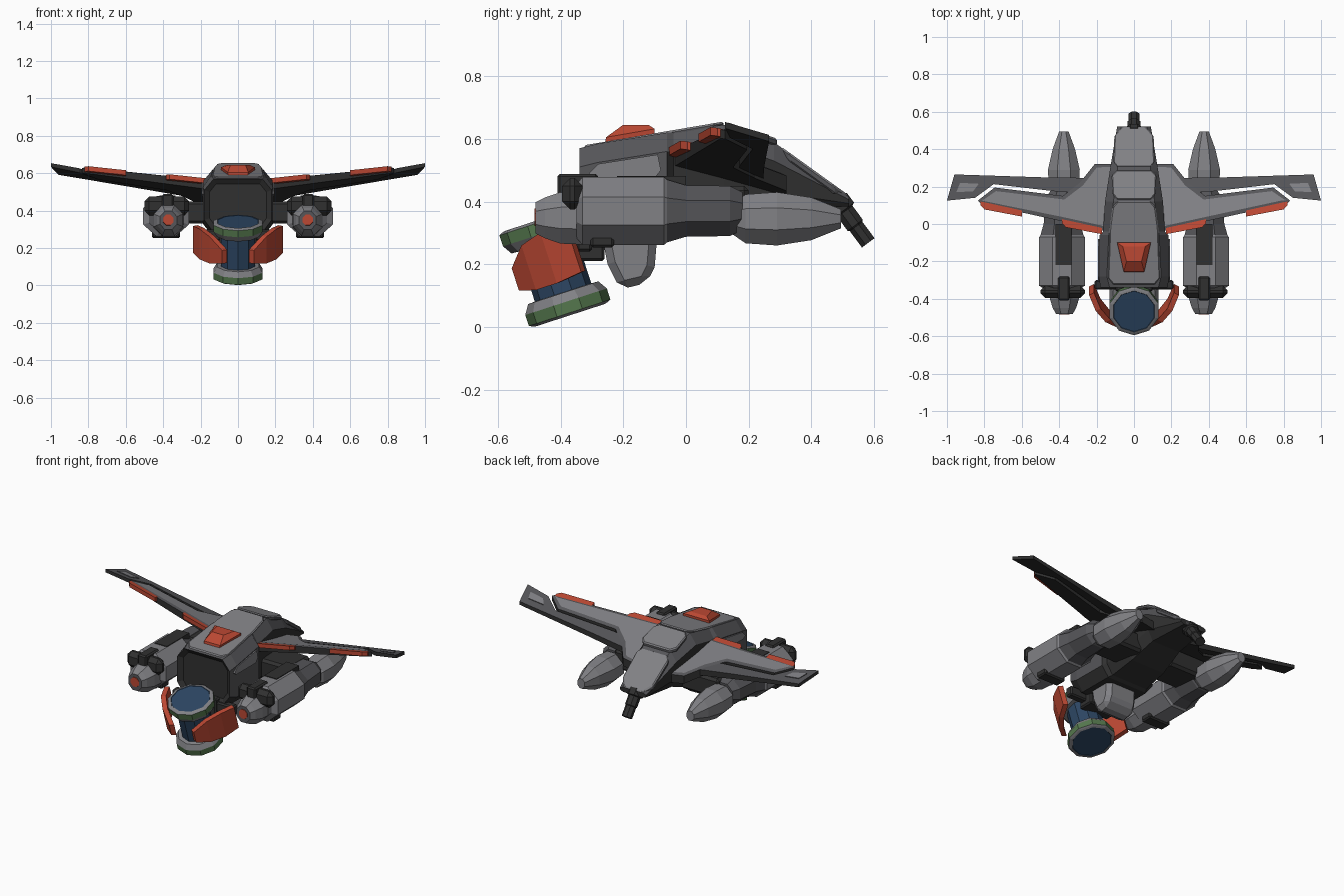
import bpy, bmesh, math
from mathutils import Vector

if "Cube" in bpy.data.objects:
    bpy.data.objects.remove(bpy.data.objects["Cube"])

def mat(name, r, g, b):
    m = bpy.data.materials.new(name)
    m.diffuse_color = (r, g, b, 1)
    m.use_nodes = True
    m.node_tree.nodes["Principled BSDF"].inputs["Base Color"].default_value = m.diffuse_color
    return m

LIGHT = mat("light grey", .22, .22, .235)
MID = mat("mid grey", .092, .092, .1)
DARK = mat("charcoal", .03, .03, .03)
RED = mat("red", .5, .065, .033)
BLUE = mat("blue", .026, .062, .125)
GREEN = mat("green", .09, .185, .075)


def finish(name, bm, mats, mirror=False, bevel=0):
    bmesh.ops.recalc_face_normals(bm, faces=bm.faces)
    me = bpy.data.meshes.new(name)
    bm.to_mesh(me)
    bm.free()
    for m in mats:
        me.materials.append(m)
    ob = bpy.data.objects.new(name, me)
    bpy.context.collection.objects.link(ob)
    if bevel:
        b = ob.modifiers.new("bevel", 'BEVEL')
        b.width, b.segments = bevel, 1
    if mirror:
        ob.modifiers.new("mirror", 'MIRROR')
    return ob


def loft(bm, rings, idx=None):
    """Skin closed rings of points and cap both ends; idx gives a material per band."""
    vs = [[bm.verts.new(p) for p in r] for r in rings]
    n = len(vs[0])
    for k in range(len(vs) - 1):
        for i in range(n):
            f = bm.faces.new((vs[k][i], vs[k][(i+1) % n], vs[k+1][(i+1) % n], vs[k+1][i]))
            f.material_index = idx[k + 1] if idx else 0
    caps = [bm.faces.new(vs[0]), bm.faces.new(vs[-1])]
    if idx:
        caps[0].material_index, caps[1].material_index = idx[0], idx[-1]
    return caps


def turned(name, origin, axis, sections, idx, mats, n=8, mirror=False):
    """Faceted body along an axis; sections are (distance, half width, half height)."""
    a = Vector(axis).normalized()
    u = Vector((1, 0, 0))
    v = a.cross(u)
    k = 1 / math.cos(math.pi / n)
    rings = [[Vector(origin) + a*t + u*(rx*k*math.cos((i+.5)*2*math.pi/n))
              + v*(rz*k*math.sin((i+.5)*2*math.pi/n)) for i in range(n)]
             for t, rx, rz in sections]
    bm = bmesh.new()
    loft(bm, rings, idx)
    return finish(name, bm, mats, mirror)


def slab(name, outline, top, thick, mats, mirror=False, inset=0, bevel=0):
    """Plan outline in x,y with sloping top; mats = top, sides and bottom, inset panel."""
    bm = bmesh.new()
    lo = [(x, y, top(x, y) - thick(x)) for x, y in outline]
    hi = [(x, y, top(x, y)) for x, y in outline]
    cap = loft(bm, [lo, hi])[1]
    for f in bm.faces:
        f.material_index = 0 if f is cap else 1
    if inset:
        bmesh.ops.recalc_face_normals(bm, faces=bm.faces)
        bmesh.ops.inset_region(bm, faces=[cap], thickness=inset, depth=.006)
        cap.material_index = 2
    return finish(name, bm, mats, mirror, bevel)


def prism(name, profile, x0, x1, m, mirror=False, bevel=0):
    """Side profile in y,z extruded along x."""
    bm = bmesh.new()
    loft(bm, [[(x, y, z) for y, z in profile] for x in (x0, x1)])
    return finish(name, bm, [m], mirror, bevel)


def box(name, x0, x1, y0, y1, z0, z1, m, mirror=False, bevel=.008):
    prism(name, [(y0, z0), (y1, z0), (y1, z1), (y0, z1)], x0, x1, m, mirror, bevel)


def sym(pts):
    return pts + [(-x, y) for x, y in reversed(pts)]


# Fuselage: eight sided sections (y, top, bottom, top half width, half width)
bm = bmesh.new()
rings = []
for y, zt, zb, wt, w in [(-.34, .57, .29, .13, .18), (-.28, .585, .27, .145, .188),
                         (-.06, .62, .27, .135, .185), (-.04, .62, .28, .13, .165),
                         (.12, .645, .31, .11, .155), (.28, .59, .37, .09, .13),
                         (.52, .415, .385, .07, .09)]:
    c = min(.06, (zt - zb) * .3)
    half = [(wt, zt), (w, zt - c), (w, zb + c), (w * .75, zb)]
    rings.append([(x, y, z) for x, z in half] + [(-x, y, z) for x, z in reversed(half)])
nose = loft(bm, rings)[0]
bmesh.ops.recalc_face_normals(bm, faces=bm.faces)
for f in bm.faces:
    c = f.calc_center_median()
    upper = f.normal.z > .3 or (f.normal.z > -.2 and c.y < -.05)
    f.material_index = 0 if upper and f is not nose else 1
bmesh.ops.inset_region(bm, faces=[nose], thickness=.03, depth=-.02)
finish("fuselage", bm, [MID, DARK])

# Light armour plates along the back and on the flanks
slab("front_top_plate", sym([(.11, -.325), (.14, -.29), (.13, -.02), (.115, .09), (.09, .12)]),
     lambda x, y: .577 + .17*(y + .34), lambda x: .02, [LIGHT, MID], bevel=.006)
slab("middle_top_plate", sym([(.09, .13), (.115, .16), (.12, .26), (.09, .29)]),
     lambda x, y: .657 - .33*(y - .12), lambda x: .025, [LIGHT, MID], bevel=.006)
slab("tail_top_plate", sym([(.09, .305), (.11, .33), (.105, .47), (.06, .52)]),
     lambda x, y: .592 - .72*(y - .28), lambda x: .03, [LIGHT, MID], bevel=.006)
prism("flank_panel", [(-.31, .49), (-.29, .475), (-.1, .475), (-.08, .5), (-.09, .55), (-.28, .52)],
      .18, .193, LIGHT, mirror=True)

# Red hatch on the roof
bm = bmesh.new()
loft(bm, [[(.05, -.26, .58), (.09, -.10, .61), (-.09, -.10, .61), (-.05, -.26, .58)],
          [(.055, -.255, .605), (.09, -.10, .632), (-.09, -.10, .632), (-.055, -.255, .605)],
          [(.04, -.20, .645), (.06, -.12, .645), (-.06, -.12, .645), (-.04, -.20, .645)]])
finish("roof_hatch", bm, [RED])

# Wings: one sloping plane, main panel plus slotted rear flap with tip
wing_z = lambda x, y: .53 + .155*x - .25*y
slab("wing", [(.1, -.06), (.18, -.03), (.4, .018), (.82, .11), (.835, .125), (.745, .195),
              (.38, .15), (.29, .22), (.21, .32), (.1, .32)],
     wing_z, lambda x: .055 - .032*x, [MID, DARK, LIGHT], True, inset=.022)
slab("wing_flap", [(1.0, .125), (.96, .265), (.5, .25), (.15, .245), (.2, .17), (.38, .17),
                   (.75, .213), (.85, .14)],
     wing_z, lambda x: .042 - .022*x, [MID, DARK], True)
slab("wingtip_panel", [(.95, .17), (.93, .22), (.83, .215), (.86, .175)],
     lambda x, y: wing_z(x, y) + .004, lambda x: .008, [LIGHT, MID], True)
for name, xa, xb in (("inner_slat", .17, .385), ("outer_slat", .6, .82)):
    e = lambda x, d: -.07 + .22*x - d
    slab(name, [(xa, e(xa, .022)), (xb - .02, e(xb - .02, .028)), (xb, e(xb, .01)),
                (xb, e(xb, -.012)), (xa, e(xa, -.012))],
         lambda x, y: wing_z(x, y) + .003, lambda x: .026, [RED, RED], True)

# Engines: nacelle, nose, collar, brackets, rear pod and pylon
E = (.385, 0, .37)
Y = (0, 1, 0)
turned("engine_nacelle", E, Y, [(-.35, .09, .085), (-.33, .122, .108), (-.07, .122, .108),
       (-.06, .115, .1), (.0, .098, .082), (.14, .085, .08), (.18, .06, .06)],
       [1, 0, 0, 0, 1, 1, 1, 1], [LIGHT, MID], mirror=True)
turned("engine_nose", (.372, 0, .348), Y, [(-.48, .045, .05), (-.45, .062, .065), (-.40, .078, .082),
       (-.26, .085, .088)], [1, 0, 0, 0], [LIGHT, MID], mirror=True)
turned("engine_nose_tip", (.372, 0, .35), Y, [(-.483, .028, .028), (-.46, .03, .03)],
       [0, 0], [RED], mirror=True)
box("engine_collar", .262, .50, -.395, -.33, .375, .475, DARK, True, .025)
box("engine_top_bracket", .345, .405, -.41, -.28, .40, .488, DARK, True)
box("engine_lower_clamp", .31, .46, -.305, -.23, .253, .32, DARK, True)
box("engine_top_channel", .335, .42, -.22, .0, .44, .482, DARK, True, 0)
turned("rear_pod", (.375, 0, .345), Y, [(.12, .035, .03), (.19, .08, .078), (.29, .085, .085),
       (.4, .06, .068), (.495, .025, .03)], [1, 0, 0, 0, 0, 0], [LIGHT, MID], mirror=True)
box("engine_pylon", .1, .36, .0, .2, .33, .45, DARK, True, .015)

# Underslung searchlight drum, tilted forward
tilt = math.radians(18)
axis = Vector((0, -math.sin(tilt), math.cos(tilt)))
side = Vector((0, math.cos(tilt), math.sin(tilt)))
centre = Vector((0, -.418, .19))
end = [(.157, .108), (.16, .11), (.157, .12), (.152, .13), (.115, .13), (.085, .112), (.084, .09)]
secs = [(-t, r, r) for t, r in end] + [(t, r, r) for t, r in reversed(end)]
turned("lens_drum", centre, axis, secs, [0, 0, 1, 1, 2, 1, 1, 0, 1, 1, 2, 1, 1, 0],
       [BLUE, LIGHT, GREEN], n=10).data.polygons[-1].material_index = 0

# Curved red guards beside the drum
bm = bmesh.new()
rings = []
for x, v, t0, t1 in [(.24, .075, -.04, .11), (.205, -.01, -.05, .12),
                     (.152, -.08, -.05, .10), (.085, -.132, -.035, .04)]:
    q = [centre + axis*t + side*(v + dv) + Vector((x + dx, 0, 0))
         for t, dx, dv in ((t0, 0, 0), (t1, 0, 0), (t1, -.026, .014), (t0, -.026, .014))]
    rings.append(q)
loft(bm, rings)
finish("drum_guard", bm, [RED], True)
box("drum_mount", -.10, .10, -.36, -.26, .21, .32, DARK)
box("guard_arm", .08, .21, -.35, -.30, .24, .30, DARK, True)

# Belly pod and tail barrel
prism("belly_pod", [(-.27, .30), (-.09, .31), (-.1, .19), (-.125, .14), (-.21, .12), (-.25, .2)],
      -.105, .105, LIGHT, bevel=.025)
turned("tail_barrel", (0, .48, .405), (0, .1, -.135), [(0, .045, .04), (.04, .045, .04), (.045, .034, .03),
       (.1, .034, .03), (.105, .03, .025), (.17, .03, .025)], [0]*6, [DARK])
